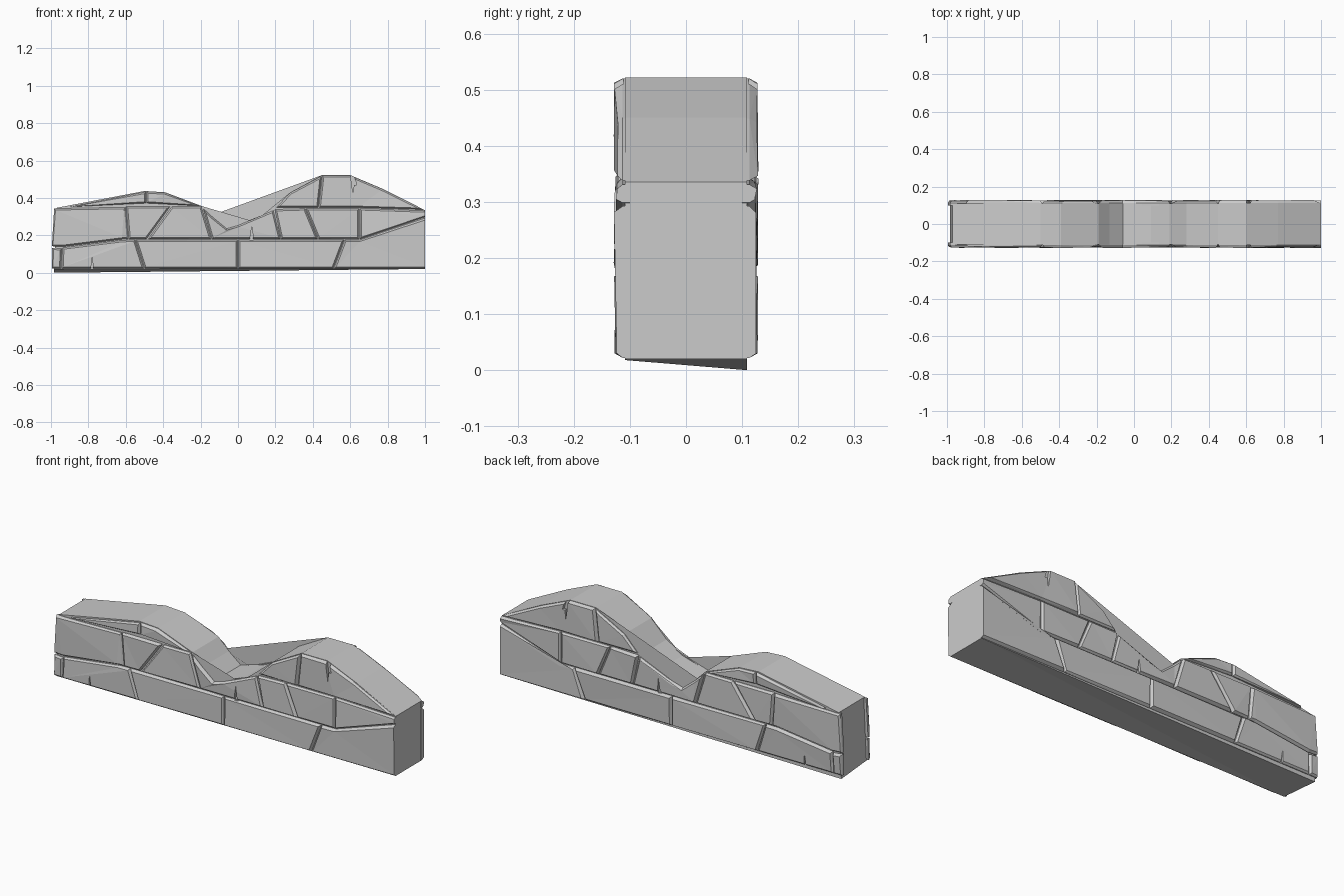
import bpy, bmesh, random
from mathutils import Vector

if "Cube" in bpy.data.objects:
    bpy.data.objects.remove(bpy.data.objects["Cube"])

random.seed(4)


def make_object(name, bm):
    bmesh.ops.triangulate(bm, faces=bm.faces[:])
    me = bpy.data.meshes.new(name)
    bm.to_mesh(me)
    bm.free()
    ob = bpy.data.objects.new(name, me)
    bpy.context.collection.objects.link(ob)
    return ob


def inset(poly, d):
    """Move every edge of a counter-clockwise outline inward by d."""
    out = []
    n = len(poly)
    for i in range(n):
        p, a, b = (Vector(poly[j % n]) for j in (i, i - 1, i + 1))
        e1, e2 = (p - a).normalized(), (b - p).normalized()
        n1, n2 = Vector((-e1.y, e1.x)), Vector((-e2.y, e2.x))
        q = p + (n1 + n2) / max(1 + n1.dot(n2), 0.1) * d
        out.append((max(-0.995, min(1.0, q.x)), q.y))
    return out


def loft(bm, rings):
    """Close a stack of matching outlines into an outward-facing solid."""
    if rings[0][0][1] > rings[-1][0][1]:
        rings = rings[::-1]
    vs = [[bm.verts.new(c) for c in r] for r in rings]
    n = len(vs[0])
    for r, s in zip(vs, vs[1:]):
        for i in range(n):
            j = (i + 1) % n
            bm.faces.new((r[j], r[i], s[i], s[j]))
    bm.faces.new(vs[0])
    bm.faces.new(vs[-1][::-1])


def apply_boolean(ob, tool, op):
    m = ob.modifiers.new(op, 'BOOLEAN')
    m.operation, m.solver, m.object = op, 'MANIFOLD', tool
    bpy.context.view_layer.objects.active = ob
    bpy.ops.object.modifier_apply(modifier=m.name)
    bpy.data.objects.remove(tool)


# Broken silhouette of the wall, extruded front to back as the mortar core
outline = [(-.985, .018), (.999, .02), (.999, .335), (.77, .45), (.6, .522), (.45, .522),
           (.28, .43), (.19, .34), (.09, .285), (0, .258), (-.06, .24), (-.13, .295),
           (-.19, .355), (-.39, .43), (-.5, .437), (-.97, .347)]
bm = bmesh.new()
rings = [[(x, y, z) for x, z in outline] for y in (-.109, .109)]
rings[1][0] = (-.985, .109, 0)
loft(bm, rings)
wall = make_object("ruined_stone_wall", bm)

# Face outlines (x, z) of the stones, seen on both sides
stones = [
    # bottom course
    [(-1.0, .02), (-.945, .02), (-.94, .13), (-.995, .135)],
    [(-.945, .02), (-.5, .02), (-.55, .177), (-.62, .175), (-.94, .135)],
    [(-.5, .02), (0, .02), (0, .177), (-.55, .177)],
    [(0, .02), (.51, .02), (.57, .177), (0, .177)],
    [(.51, .02), (1.03, .02), (1.03, .295), (.65, .177), (.57, .177)],
    # middle course
    [(-1.0, .14), (-.94, .137), (-.62, .177), (-.585, .177), (-.6, .352), (-.985, .345)],
    [(-.585, .177), (-.49, .177), (-.36, .355), (-.6, .355)],
    [(-.485, .177), (-.14, .177), (-.195, .355), (-.355, .355)],
    [(-.14, .177), (.23, .177), (.19, .335), (.0, .255), (-.06, .238), (-.13, .295), (-.19, .35)],
    [(.23, .177), (.43, .177), (.36, .345), (.195, .34)],
    [(.43, .177), (.65, .177), (.65, .345), (.36, .345)],
    [(.65, .177), (1.03, .297), (1.03, .333), (.65, .345)],
    # broken top course
    [(-.9, .352), (-.49, .37), (-.49, .435)],
    [(-.49, .37), (-.2, .356), (-.39, .43), (-.49, .435)],
    [(.2, .347), (.43, .346), (.45, .52), (.28, .43)],
    [(.43, .346), (.65, .346), (1.0, .336), (.77, .45), (.6, .522), (.45, .522)],
]

bm = bmesh.new()
for poly in stones:
    edge, face = inset(poly, .002), inset(poly, .01)
    for side in (-1, 1):
        loft(bm, [[(x, side * .1, z) for x, z in edge],
                  [(x, side * .113, z) for x, z in edge],
                  [(x, side * random.uniform(.121, .129), z) for x, z in face]])
apply_boolean(wall, make_object("stone_faces", bm), 'UNION')

# Small wedge-shaped cracks in both faces
cracks = [[(-.787, .01), (-.773, .01), (-.78, .09)],
          [(.062, .172), (.082, .172), (.075, .255)],
          [(.6, .53), (.615, .42), (.62, .47), (.635, .47), (.617, .53)]]
bm = bmesh.new()
for poly in cracks:
    for side in (-1, 1):
        loft(bm, [[(x, side * y, z) for x, z in poly] for y in (.111, .15)])
apply_boolean(wall, make_object("crack_cutter", bm), 'DIFFERENCE')
